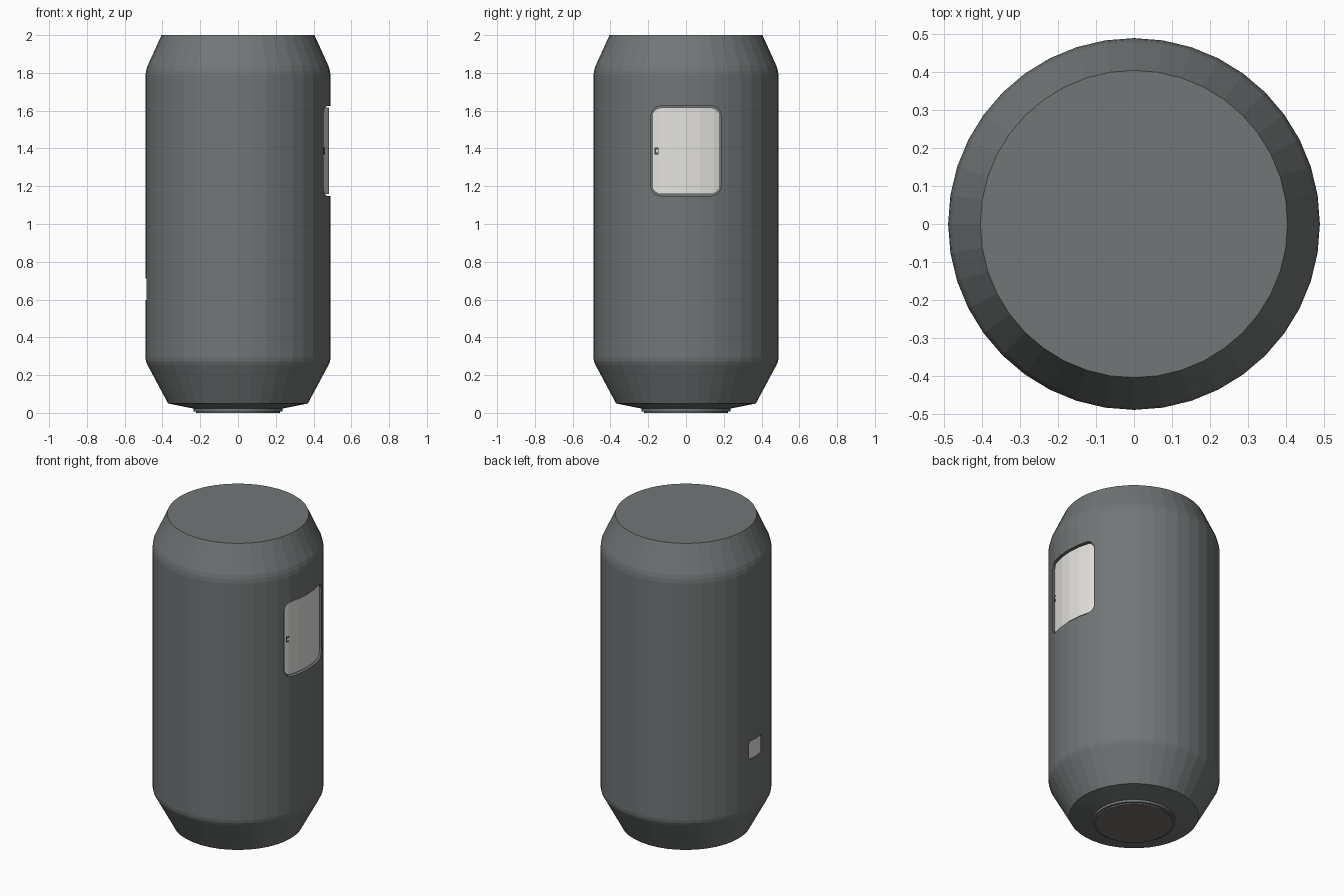
import bpy, bmesh
from math import cos, sin, pi, radians
from mathutils import Matrix

cube = bpy.data.objects.get("Cube")
if cube:
    bpy.data.objects.remove(cube)

SEGMENTS = 40


def material(name, rgb):
    mat = bpy.data.materials.new(name)
    mat.use_nodes = True
    mat.diffuse_color = (*rgb, 1)
    mat.node_tree.nodes["Principled BSDF"].inputs["Base Color"].default_value = (*rgb, 1)
    return mat


hull_grey = material("hull grey", (0.165, 0.18, 0.18))
door_white = material("door white", (0.78, 0.77, 0.74))
port_grey = material("port grey", (0.17, 0.165, 0.155))
dark_grey = material("dark grey", (0.05, 0.05, 0.05))


def finish(name, bm, mat):
    bmesh.ops.recalc_face_normals(bm, faces=bm.faces)
    mesh = bpy.data.meshes.new(name)
    bm.to_mesh(mesh)
    bm.free()
    mesh.materials.append(mat)
    obj = bpy.data.objects.new(name, mesh)
    bpy.context.collection.objects.link(obj)
    return obj


def lathe(name, profile, mat):
    """Closed solid of revolution from (radius, height) rings."""
    bm = bmesh.new()
    angles = [2 * pi * i / SEGMENTS for i in range(SEGMENTS)]
    rings = [[bm.verts.new((r * cos(a), r * sin(a), z)) for a in angles] for r, z in profile]
    for low, high in zip(rings, rings[1:]):
        for i in range(SEGMENTS):
            j = (i + 1) % SEGMENTS
            bm.faces.new((low[i], low[j], high[j], high[i]))
    bm.faces.new(rings[0])
    bm.faces.new(rings[-1])
    return finish(name, bm, mat)


def rounded_prism(name, side, z, width, height, corner, depth, mat):
    """Rounded rectangle pushed outward along x, starting at the given depth."""
    bm = bmesh.new()
    outline = []
    for k, (sy, sz) in enumerate(((1, 1), (-1, 1), (-1, -1), (1, -1))):
        for step in range(6):
            a = radians(90 * k + 18 * step)
            outline.append(bm.verts.new((side * depth,
                                         sy * (width / 2 - corner) + corner * cos(a),
                                         z + sz * (height / 2 - corner) + corner * sin(a))))
    face = bm.faces.new(outline)
    out = bmesh.ops.extrude_face_region(bm, geom=[face])["geom"]
    verts = [g for g in out if isinstance(g, bmesh.types.BMVert)]
    bmesh.ops.translate(bm, verts=verts, vec=(side * 0.2, 0, 0))
    return finish(name, bm, mat)


def boolean(obj, tool, operation):
    mod = obj.modifiers.new("cut", "BOOLEAN")
    mod.object, mod.operation, mod.solver = tool, operation, "EXACT"
    bpy.context.view_layer.objects.active = obj
    bpy.ops.object.modifier_apply(modifier=mod.name)
    bpy.data.objects.remove(tool)


def fitted_door(name, side, z, width, height, corner, floor, gap, radius):
    """Cut a recess in the hull and fill it with a curved door behind a narrow gap."""
    cutter = rounded_prism("cutter", side, z, width, height, corner, floor, hull_grey)
    boolean(hull, cutter, "DIFFERENCE")
    door = rounded_prism(name, side, z, width - 2 * gap, height - 2 * gap,
                         corner - gap, floor, door_white)
    core = lathe("core", [(radius, z - height), (radius, z + height)], door_white)
    boolean(door, core, "INTERSECT")
    return door


# Hull with tapered, softened shoulders
hull = lathe("hull", [(0.23, 0.022), (0.37, 0.05), (0.48, 0.255), (0.487, 0.272), (0.49, 0.292),
                      (0.49, 1.785), (0.487, 1.81), (0.48, 1.835), (0.405, 2.0)], hull_grey)

# Large side door and small service panel opposite
fitted_door("side_door", 1, 1.387, 0.37, 0.475, 0.05, 0.44, 0.009, 0.481)
fitted_door("service_panel", -1, 0.655, 0.125, 0.115, 0.012, 0.46, 0.004, 0.485)

# Docking port under the hull
lathe("port_rim", [(0.235, 0.008), (0.235, 0.03)], hull_grey)
lathe("port_cover", [(0.222, 0.0), (0.222, 0.02)], port_grey)


def small_box(name, size, location, angle, mat):
    bm = bmesh.new()
    bmesh.ops.create_cube(bm, size=1)
    bmesh.ops.scale(bm, verts=bm.verts, vec=size)
    bmesh.ops.transform(bm, verts=bm.verts,
                        matrix=Matrix.Translation(location) @ Matrix.Rotation(angle, 4, "Z"))
    return finish(name, bm, mat)


# Door latch: dark pocket with a pale lever
turn = radians(-19)
small_box("latch_pocket", (0.006, 0.022, 0.036),
          (0.479 * cos(turn), 0.479 * sin(turn), 1.387), turn, dark_grey)
small_box("latch_lever", (0.008, 0.012, 0.016),
          (0.479 * cos(turn), 0.479 * sin(turn) + 0.003, 1.387), turn, door_white)
